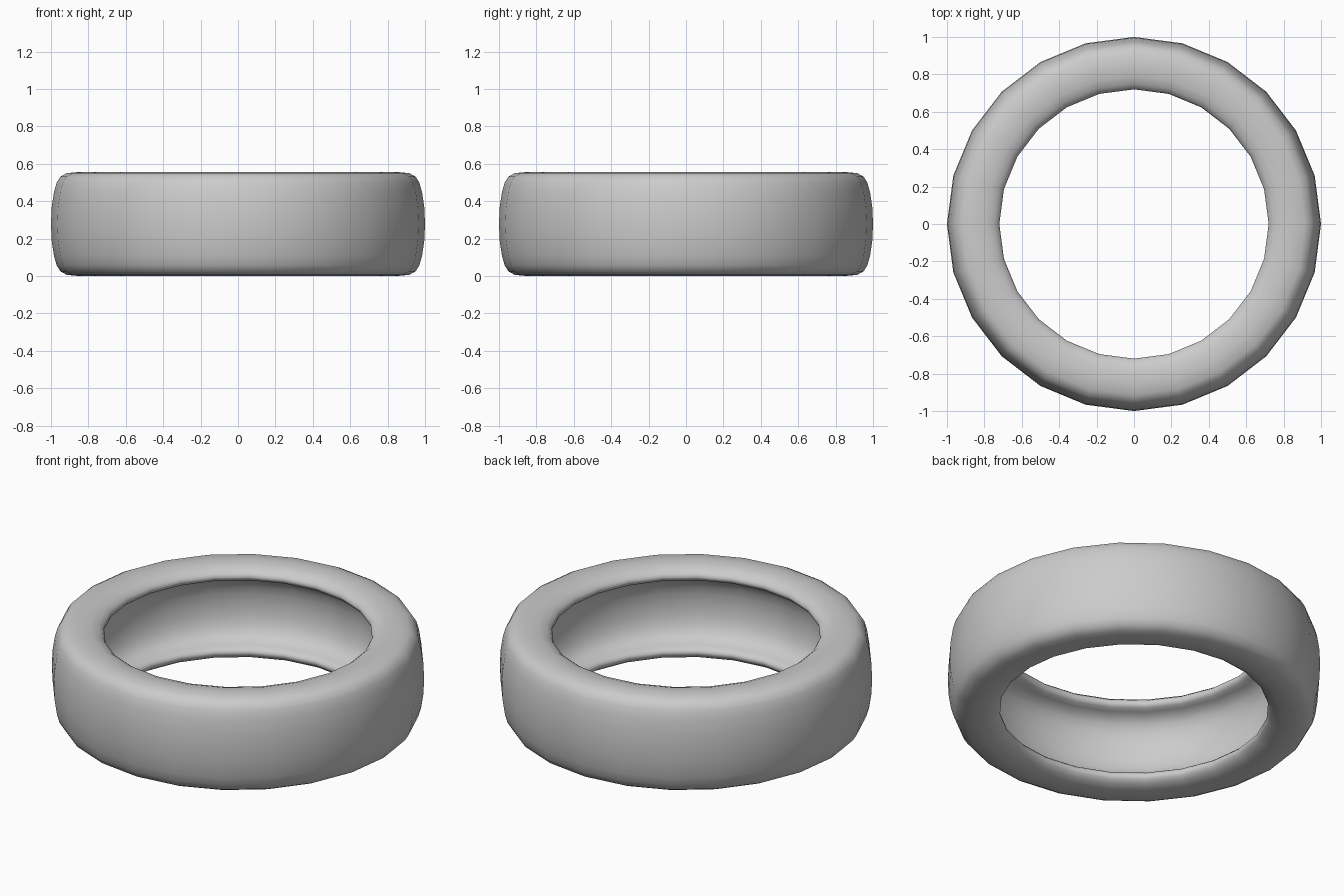
import bpy, bmesh, math

if "Cube" in bpy.data.objects:
    bpy.data.objects.remove(bpy.data.objects["Cube"])

SIDES = 24
MID = 0.278

# Upper half of the hollow tyre section: (radius, height above mid plane),
# from tread centre, over the sidewall and bead lip, to the inner wall
half = [
    (1.0, 0.0), (0.996, 0.09), (0.984, 0.17), (0.97, 0.22), (0.95, 0.253),
    (0.915, 0.272), (0.85, 0.278), (0.79, 0.274), (0.75, 0.26), (0.728, 0.243),
    (0.72, 0.228), (0.722, 0.214), (0.735, 0.2), (0.765, 0.192),
    (0.80, 0.178), (0.83, 0.15), (0.85, 0.11), (0.863, 0.06), (0.867, 0.0),
]
# Mirror for the lower half to close the section
section = half + [(r, -h) for r, h in reversed(half[1:-1])]

# Revolve the section around z
bm = bmesh.new()
rings = []
for i in range(SIDES):
    a = 2 * math.pi * i / SIDES
    rings.append([bm.verts.new((r * math.cos(a), r * math.sin(a), MID + h))
                  for r, h in section])
n = len(section)
for i in range(SIDES):
    p, q = rings[i], rings[(i + 1) % SIDES]
    for j in range(n):
        k = (j + 1) % n
        bm.faces.new((p[j], q[j], q[k], p[k]))
bmesh.ops.recalc_face_normals(bm, faces=bm.faces)
for f in bm.faces:
    f.smooth = True

mesh = bpy.data.meshes.new("tyre")
bm.to_mesh(mesh)
bm.free()
bpy.context.collection.objects.link(bpy.data.objects.new("tyre", mesh))
